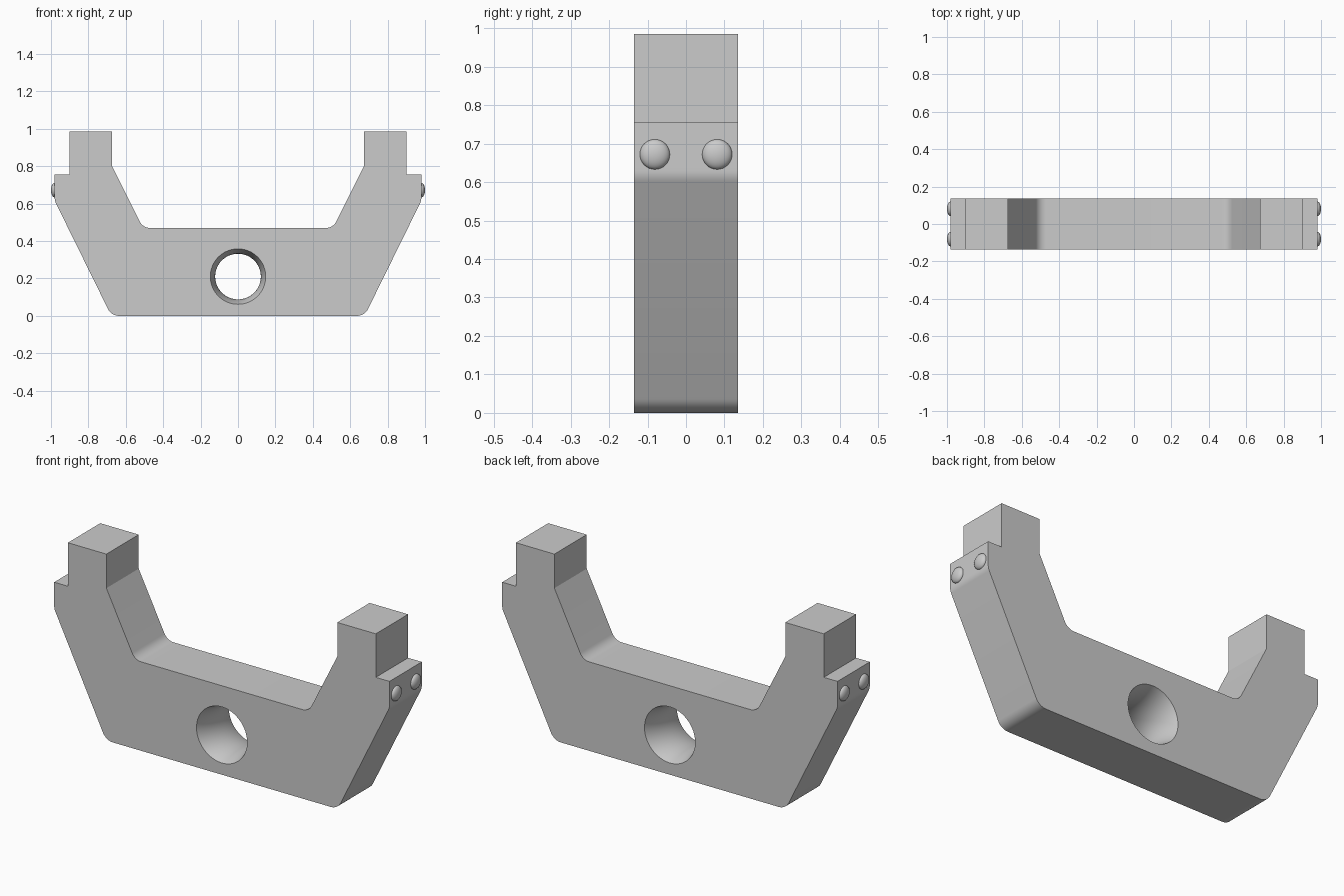
import bpy, bmesh, math
from mathutils import Vector

if "Cube" in bpy.data.objects:
    bpy.data.objects.remove(bpy.data.objects["Cube"])

HALF = 0.135                      # half thickness
HOLE_Z, RIM, THROAT = 0.21, 0.148, 0.122

grey = bpy.data.materials.new("plain grey")
grey.use_nodes = True
colour = (0.6, 0.6, 0.6, 1)
grey.diffuse_color = colour
grey.node_tree.nodes["Principled BSDF"].inputs["Base Color"].default_value = colour


def make_object(name, bm):
    bmesh.ops.recalc_face_normals(bm, faces=bm.faces)
    mesh = bpy.data.meshes.new(name)
    bm.to_mesh(mesh)
    bm.free()
    mesh.materials.append(grey)
    obj = bpy.data.objects.new(name, mesh)
    bpy.context.collection.objects.link(obj)
    return obj


def select_only(obj):
    bpy.ops.object.select_all(action='DESELECT')
    obj.select_set(True)
    bpy.context.view_layer.objects.active = obj


def fillet(before, corner, after, radius, steps=8):
    """Points of a rounded corner, tangent to both sides."""
    a, b = (before - corner).normalized(), (after - corner).normalized()
    half = a.angle(b) / 2
    centre = corner + (a + b).normalized() * radius / math.sin(half)
    start = corner + a * radius / math.tan(half) - centre
    end = corner + b * radius / math.tan(half) - centre
    return [centre + start.lerp(end, i / steps).normalized() * radius
            for i in range(steps + 1)]


# Half outline (x, z, corner radius) from the base up the arm to the inner floor
half_outline = [(0.677, 0, 0.065), (0.98, 0.615, 0.065), (0.98, 0.755, 0),
                (0.90, 0.755, 0), (0.90, 0.985, 0), (0.675, 0.985, 0),
                (0.675, 0.805, 0), (0.508, 0.47, 0.06)]
outline = half_outline + [(-x, z, r) for x, z, r in reversed(half_outline)]
corners = [Vector((x, -HALF, z)) for x, z, r in outline]
points = []
for i, (x, z, r) in enumerate(outline):
    if r:
        points += fillet(corners[i - 1], corners[i], corners[(i + 1) % len(corners)], r)
    else:
        points.append(corners[i])

# Yoke body: the outline extruded through its thickness
bm = bmesh.new()
face = bm.faces.new([bm.verts.new(p) for p in points])
extruded = bmesh.ops.extrude_face_region(bm, geom=[face])["geom"]
moved = [g for g in extruded if isinstance(g, bmesh.types.BMVert)]
bmesh.ops.translate(bm, verts=moved, vec=(0, 2 * HALF, 0))
body = make_object("yoke_body", bm)

# Waisted hole cutter: rings that narrow toward the middle of the thickness
bm = bmesh.new()
rings, sides = 17, 64
bow = ((RIM - THROAT) ** 2 + HALF ** 2) / (2 * (RIM - THROAT))
loops = []
for i in range(rings):
    y = (2 * i / (rings - 1) - 1) * HALF * 1.05
    radius = THROAT + bow - math.sqrt(bow ** 2 - y ** 2)
    loops.append([bm.verts.new((radius * math.cos(t), y, HOLE_Z + radius * math.sin(t)))
                  for t in (math.tau * k / sides for k in range(sides))])
for low, high in zip(loops, loops[1:]):
    for k in range(sides):
        n = (k + 1) % sides
        bm.faces.new((low[k], low[n], high[n], high[k]))
bm.faces.new(loops[0])
bm.faces.new(loops[-1])
cutter = make_object("hole_cutter", bm)
cutter.hide_render = True

select_only(body)
cut = body.modifiers.new("hole", 'BOOLEAN')
cut.operation, cut.solver, cut.object = 'DIFFERENCE', 'EXACT', cutter
bpy.ops.object.modifier_apply(modifier=cut.name)
bpy.data.objects.remove(cutter)
bpy.ops.object.shade_smooth_by_angle(angle=math.radians(20))

# Domed rivets, two on the outer end of each arm
for side, side_name in ((1, "left"), (-1, "right")):
    for end, end_name in ((-1, "front"), (1, "back")):
        bm = bmesh.new()
        bmesh.ops.create_uvsphere(bm, u_segments=32, v_segments=16, radius=1)
        bmesh.ops.scale(bm, verts=bm.verts, vec=(0.02, 0.039, 0.039))
        bmesh.ops.translate(bm, verts=bm.verts, vec=(side * 0.98, end * 0.081, 0.672))
        rivet = make_object(f"{side_name}_{end_name}_rivet", bm)
        select_only(rivet)
        bpy.ops.object.shade_smooth()
